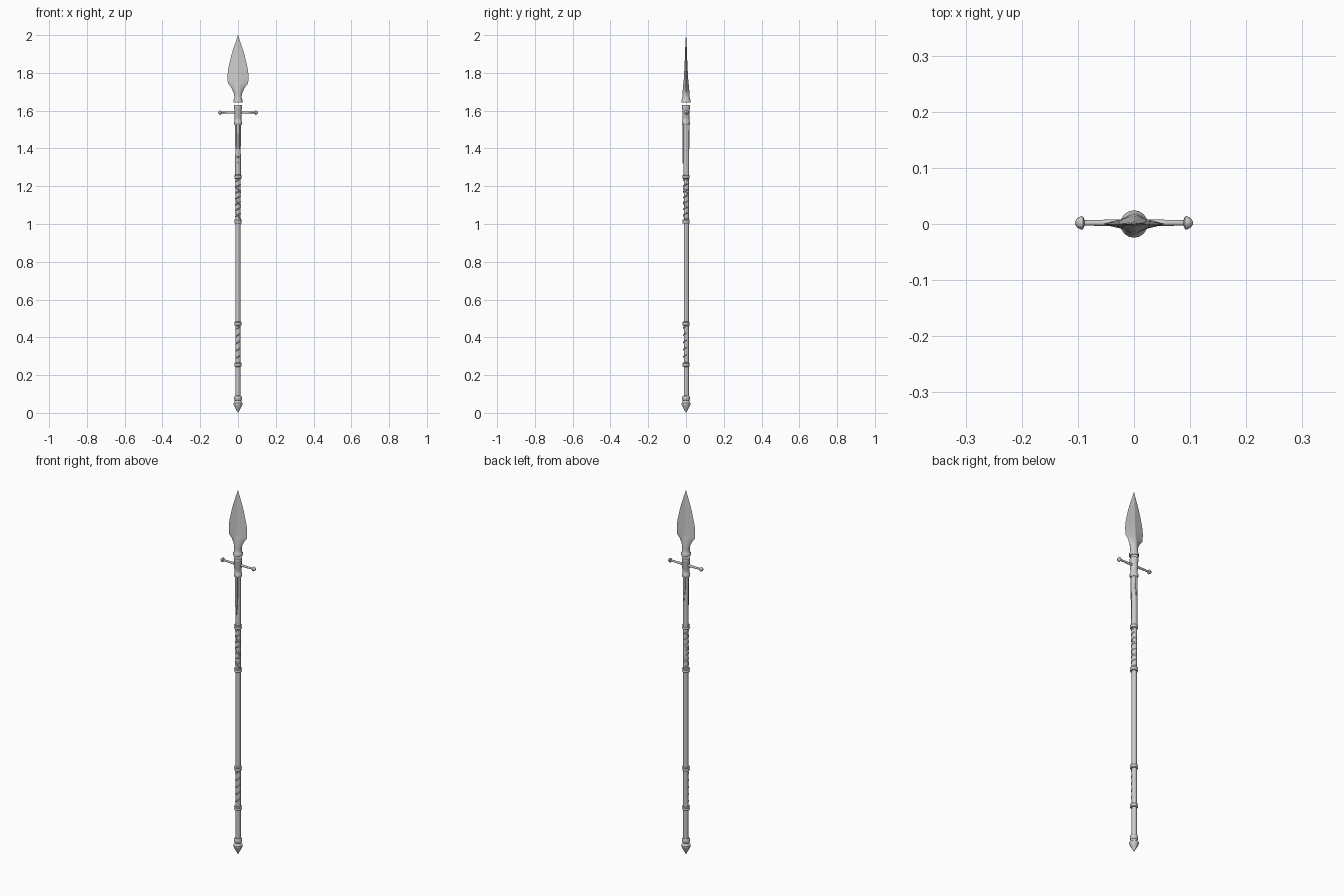
import bpy, bmesh
from math import sin, cos, pi, radians

if "Cube" in bpy.data.objects:
    bpy.data.objects.remove(bpy.data.objects["Cube"])

SHAFT_Y = .002  # the wooden shaft sits slightly behind the centre line


def finish(name, bm, angle=35):
    bmesh.ops.recalc_face_normals(bm, faces=bm.faces)
    me = bpy.data.meshes.new(name)
    bm.to_mesh(me)
    bm.free()
    me.shade_smooth()
    me.set_sharp_from_angle(angle=radians(angle))
    ob = bpy.data.objects.new(name, me)
    bpy.context.collection.objects.link(ob)
    return ob


def loft(name, rings, caps=True):
    bm = bmesh.new()
    loops = [[bm.verts.new(p) for p in ring] for ring in rings]
    n = len(loops[0])
    for a, b in zip(loops, loops[1:]):
        for i in range(n):
            j = (i + 1) % n
            bm.faces.new((a[i], a[j], b[j], b[i]))
    if caps:
        bm.faces.new(loops[0][::-1])
        bm.faces.new(loops[-1])
    return finish(name, bm)


def lathe(name, profile, n=16, axis='Z', at=(0, 0, 0)):
    """Profile of (radius, distance along axis)."""
    rings = []
    for r, d in profile:
        ring = []
        for i in range(n):
            u, v = r * cos(2 * pi * i / n), r * sin(2 * pi * i / n)
            p = (u, v, d) if axis == 'Z' else (d, u, v)
            ring.append([p[k] + at[k] for k in range(3)])
        rings.append(ring)
    return loft(name, rings)


def cord(name, z0, z1, turns, r, thick, y, sign=1):
    cu = bpy.data.curves.new(name, 'CURVE')
    cu.dimensions = '3D'
    cu.bevel_depth = thick
    cu.bevel_resolution = 2
    cu.use_fill_caps = True
    sp = cu.splines.new('POLY')
    n = int(turns * 20)
    sp.points.add(n)
    for i, p in enumerate(sp.points):
        a = sign * 2 * pi * turns * i / n
        p.co = (r * cos(a), r * sin(a) + y, z0 + (z1 - z0) * i / n, 1)
    ob = bpy.data.objects.new(name, cu)
    bpy.context.collection.objects.link(ob)


# Leaf blade flowing into a hollow round socket: z, half width, rib radius
blade = [(1.665, .016, .016), (1.643, .019, .019), (1.643, .024, .024),
         (1.655, .0245, .0245), (1.662, .0205, .0205), (1.675, .019, .0195),
         (1.69, .0215, .0185), (1.713, .031, .017), (1.728, .040, .0155),
         (1.738, .048, .0145), (1.743, .053, .0135), (1.755, .0545, .0125),
         (1.785, .0555, .0105), (1.815, .053, .009), (1.85, .0455, .0072),
         (1.89, .036, .0057), (1.93, .024, .0043), (1.97, .010, .0025),
         (2.0, .0006, .0005)]
N = 16
rings = []
for z, w, r in blade:
    ring = []
    for i in range(N):
        c, s = cos(2 * pi * i / N), sin(2 * pi * i / N)
        ring.append((c * (r + (w - r) * abs(c) ** 5), r * s, z))
    rings.append(ring)
loft("blade", rings)

# Wooden shaft with a slightly thicker leather sleeve above the grip
lathe("shaft", [(.0128, .05), (.0128, 1.615)], at=(0, SHAFT_Y, 0))
lathe("upper_sleeve", [(.0148, 1.25), (.0145, 1.40), (.0152, 1.53)],
      at=(0, SHAFT_Y, 0))

# Metal head collar holding the crossbar
lathe("head_collar", [(.0185, 1.525), (.021, 1.53), (.021, 1.542), (.0175, 1.547),
                      (.0175, 1.565), (.019, 1.57), (.019, 1.605), (.0205, 1.61),
                      (.0215, 1.618), (.0205, 1.63), (.015, 1.63)])

# Crossbar with mushroom ends
lathe("crossbar", [(.0045, -.095), (.0062, -.03), (.0062, .03), (.0045, .095)],
      12, 'X', (0, .002, 1.59))
for s in (-1, 1):
    lathe("crossbar_knob", [(.005, s * .088), (.0115, s * .091), (.012, s * .094),
                            (.0085, s * .101), (.003, s * .105)],
          12, 'X', (0, .002, 1.59))

# Tapered langets running down from the collar, front and back
for s, bottom in ((-1, 1.32), (1, 1.40)):
    strip = []
    for z, w in ((bottom, .001), (bottom + .05, .006), (1.46, .008), (1.53, .009)):
        strip.append([(-w, s * .012, z), (w, s * .012, z),
                      (w * .8, s * .0178, z), (-w * .8, s * .0178, z)])
    loft("langet", strip)

# Ring bands along the shaft
for z in (1.25, 1.013, .472, .255):
    lathe("shaft_band", [(.0125, z - .011), (.018, z - .010), (.0195, z - .007),
                         (.0178, z - .003), (.0178, z + .003), (.0195, z + .007),
                         (.018, z + .010), (.0125, z + .011)])

# Cord wraps between the bands: the upper one crossed, the lower one shallow
cord("upper_cord", 1.025, 1.24, 7, .0122, .0034, 0)
cord("upper_cross_cord", 1.025, 1.24, 3, .0124, .0028, 0, -1)
cord("lower_cord", .268, .46, 5, .0112, .0032, -.001)

# Pointed butt cap
lathe("butt_cap", [(.0006, 0), (.006, .010), (.021, .038), (.0235, .046),
                   (.0235, .052), (.018, .058), (.017, .066), (.0205, .072),
                   (.0205, .084), (.017, .090), (.0125, .091)])
